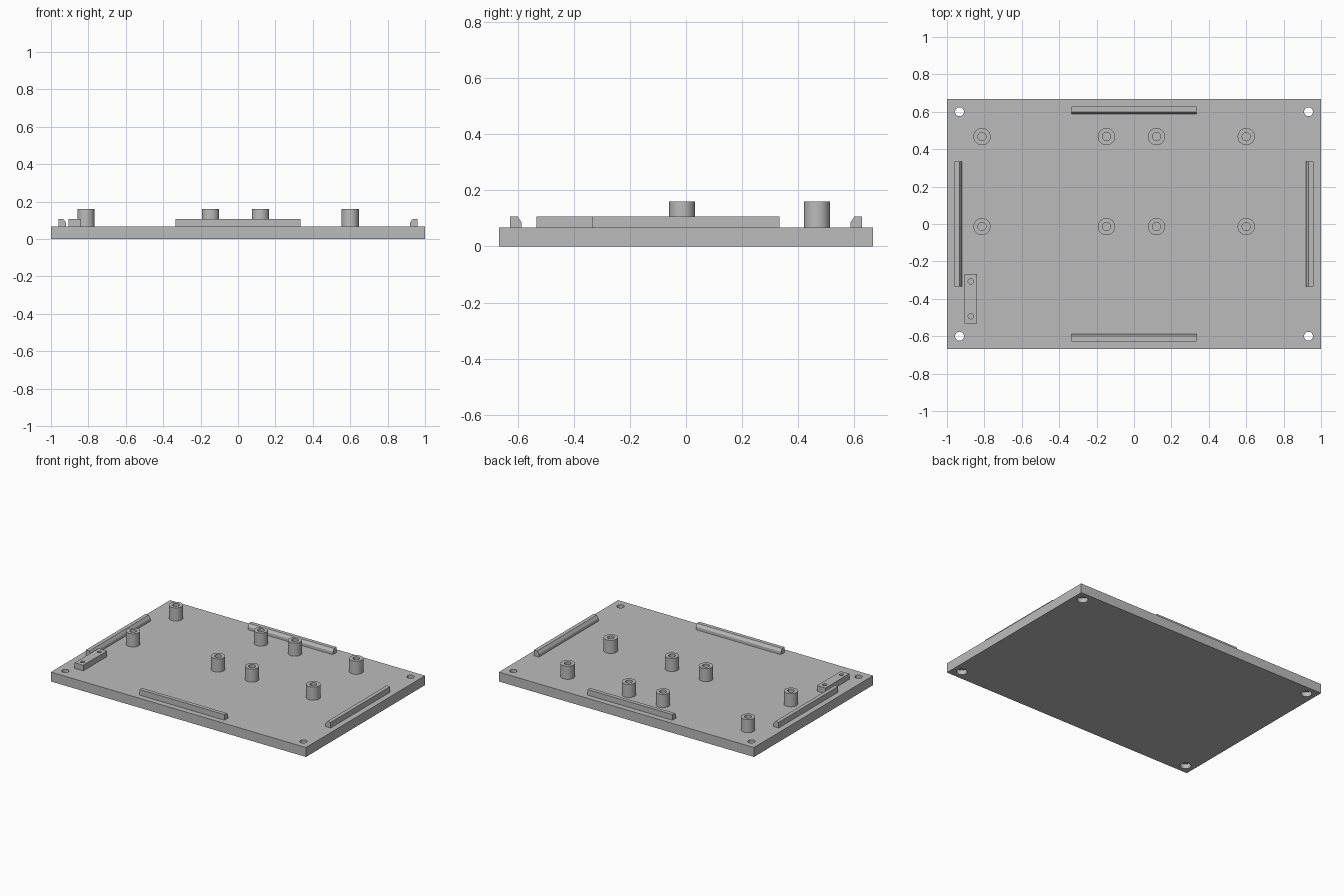
import bpy
import bmesh
import math

cube = bpy.data.objects.get("Cube")
if cube:
    bpy.data.objects.remove(cube, do_unlink=True)

BASE_TOP = 0.067
RAIL_TOP = 0.107
POST_TOP = 0.16

grey = bpy.data.materials.new("plain_grey")
grey.use_nodes = True
grey.diffuse_color = (0.5, 0.5, 0.5, 1)
grey.node_tree.nodes["Principled BSDF"].inputs["Base Color"].default_value = (0.5, 0.5, 0.5, 1)


def finish(name, bm):
    bmesh.ops.recalc_face_normals(bm, faces=bm.faces)
    mesh = bpy.data.meshes.new(name)
    bm.to_mesh(mesh)
    bm.free()
    mesh.materials.append(grey)
    obj = bpy.data.objects.new(name, mesh)
    bpy.context.collection.objects.link(obj)
    return obj


def activate(obj):
    bpy.ops.object.select_all(action='DESELECT')
    obj.select_set(True)
    bpy.context.view_layer.objects.active = obj


def smooth(obj):
    activate(obj)
    bpy.ops.object.shade_smooth_by_angle(angle=math.radians(30))


def box(name, x0, x1, y0, y1, z0, z1):
    bm = bmesh.new()
    bmesh.ops.create_cube(bm, size=1)
    bmesh.ops.scale(bm, vec=(x1 - x0, y1 - y0, z1 - z0), verts=bm.verts)
    bmesh.ops.translate(bm, vec=((x0 + x1) / 2, (y0 + y1) / 2, (z0 + z1) / 2), verts=bm.verts)
    return finish(name, bm)


def drill(target, spots, radius, z0, z1):
    """Cut round holes at the given spots, from z0 to z1."""
    bm = bmesh.new()
    for x, y in spots:
        new = bmesh.ops.create_cone(bm, cap_ends=True, segments=32, radius1=radius,
                                    radius2=radius, depth=z1 - z0)
        bmesh.ops.translate(bm, vec=(x, y, (z0 + z1) / 2), verts=new["verts"])
    cutter = finish("hole_cutter", bm)
    cutter.hide_render = True
    mod = target.modifiers.new("holes", 'BOOLEAN')
    mod.operation = 'DIFFERENCE'
    mod.solver = 'EXACT'
    mod.object = cutter
    activate(target)
    bpy.ops.object.modifier_apply(modifier=mod.name)
    bpy.data.objects.remove(cutter, do_unlink=True)


def standoff(name, x, y, outer=0.046, inner=0.022, sides=32):
    """Hollow post standing on the plate."""
    bm = bmesh.new()
    rings = []
    for r, z in ((outer, BASE_TOP), (outer, POST_TOP), (inner, POST_TOP), (inner, BASE_TOP)):
        rings.append([bm.verts.new((x + r * math.cos(math.tau * i / sides),
                                    y + r * math.sin(math.tau * i / sides), z))
                      for i in range(sides)])
    for a, b in zip(rings, rings[1:] + rings[:1]):
        for i in range(sides):
            j = (i + 1) % sides
            bm.faces.new((a[i], a[j], b[j], b[i]))
    smooth(finish(name, bm))


def rail(name, distance, turn):
    """Bar with a chamfer on its inner top edge, turned about the centre."""
    profile = [(0, BASE_TOP), (0.04, BASE_TOP), (0.04, RAIL_TOP), (0.013, RAIL_TOP), (0, 0.087)]
    bm = bmesh.new()
    face = bm.faces.new([bm.verts.new((distance + d, -0.333, z)) for d, z in profile])
    ext = bmesh.ops.extrude_face_region(bm, geom=[face])
    moved = [v for v in ext["geom"] if isinstance(v, bmesh.types.BMVert)]
    bmesh.ops.translate(bm, vec=(0, 0.667, 0), verts=moved)
    obj = finish(name, bm)
    obj.rotation_euler.z = turn


# Base plate with corner screw holes, widened underneath
plate = box("base_plate", -1, 1, -0.667, 0.667, 0, BASE_TOP)
corners = [(x, y) for x in (-0.933, 0.933) for y in (-0.6, 0.6)]
drill(plate, corners, 0.024, -0.05, 0.15)
drill(plate, corners, 0.035, -0.05, 0.033)
smooth(plate)

# Edge rails
for name, distance, turn in (("left_rail", 0.92, 0), ("back_rail", 0.587, 1),
                             ("right_rail", 0.92, 2), ("front_rail", 0.587, 3)):
    rail(name, distance, turn * math.pi / 2)

# Two rows of standoffs
for row, y in (("front", -0.014), ("back", 0.467)):
    for n, x in enumerate((-0.813, -0.147, 0.12, 0.6), 1):
        standoff(f"{row}_standoff_{n}", x, y)

# Small mounting block with two holes
block = box("mounting_block", -0.907, -0.84, -0.533, -0.267, BASE_TOP, RAIL_TOP)
drill(block, [(-0.873, -0.493), (-0.873, -0.307)], 0.014, 0.04, 0.15)
smooth(block)
